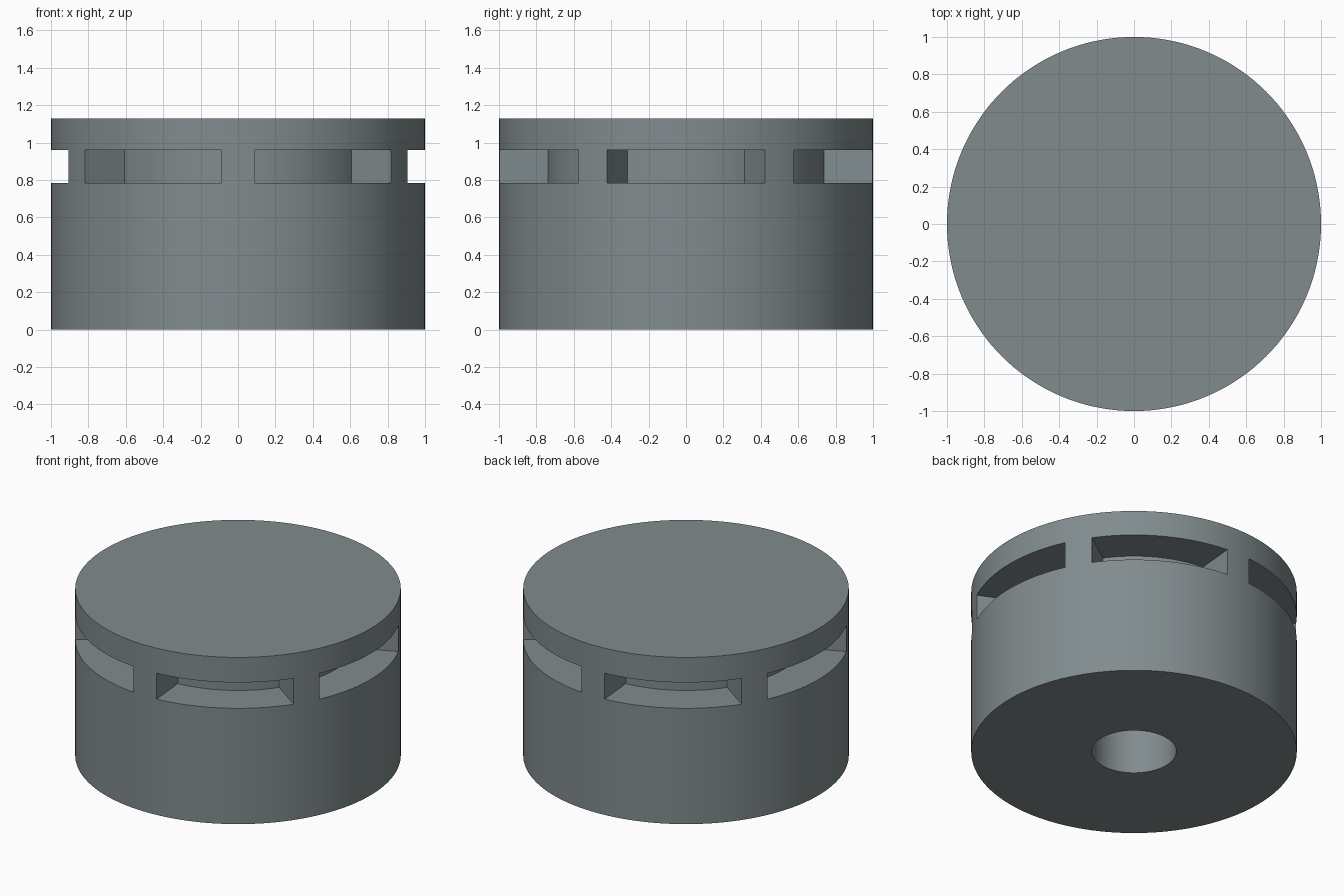
import bpy, bmesh, math

if "Cube" in bpy.data.objects:
    bpy.data.objects.remove(bpy.data.objects["Cube"])

SEGMENTS = 144          # 2.5 degrees each, so the slot ends fall on segment borders
SLOT_HALF = 25          # half width of a slot in degrees
CORE_RADIUS = 0.74
SLOT_LOW, SLOT_HIGH = 0.785, 0.96

# Section (radius, height): blind bore, bottom face, outer wall with slot borders
profile = [(0.26, 0.78), (0.26, 0), (1, 0), (1, SLOT_LOW), (1, SLOT_HIGH), (1, 1.13)]

bm = bmesh.new()
rings = []
for radius, z in profile:
    angles = [math.tau * i / SEGMENTS for i in range(SEGMENTS)]
    rings.append([bm.verts.new((radius * math.cos(a), radius * math.sin(a), z)) for a in angles])

# Skin the rings and collect the wall faces that belong to the six slots
slot_faces = []
for level in range(len(rings) - 1):
    lower, upper = rings[level], rings[level + 1]
    for i in range(SEGMENTS):
        j = (i + 1) % SEGMENTS
        face = bm.faces.new((lower[i], lower[j], upper[j], upper[i]))
        offset = ((i + 0.5) * 360 / SEGMENTS + 30) % 60 - 30
        if level == 3 and abs(offset) < SLOT_HALF:
            slot_faces.append(face)

# Top face and bore end
bm.faces.new(rings[-1])
bm.faces.new(list(reversed(rings[0])))

# Sink the slots radially to the core
sunk = bmesh.ops.extrude_face_region(bm, geom=slot_faces)["geom"]
for v in sunk:
    if isinstance(v, bmesh.types.BMVert):
        v.co.x *= CORE_RADIUS
        v.co.y *= CORE_RADIUS
bmesh.ops.delete(bm, geom=[f for f in slot_faces if f.is_valid], context="FACES")
bmesh.ops.recalc_face_normals(bm, faces=bm.faces)

mesh = bpy.data.meshes.new("slotted_cap")
bm.to_mesh(mesh)
bm.free()

grey = bpy.data.materials.new("slate grey")
grey.diffuse_color = (0.22, 0.26, 0.27, 1)
grey.use_nodes = True
grey.node_tree.nodes["Principled BSDF"].inputs["Base Color"].default_value = grey.diffuse_color
mesh.materials.append(grey)

cap = bpy.data.objects.new("slotted_cap", mesh)
bpy.context.collection.objects.link(cap)
bpy.context.view_layer.objects.active = cap
cap.select_set(True)
bpy.ops.object.shade_smooth_by_angle(angle=math.radians(30))
